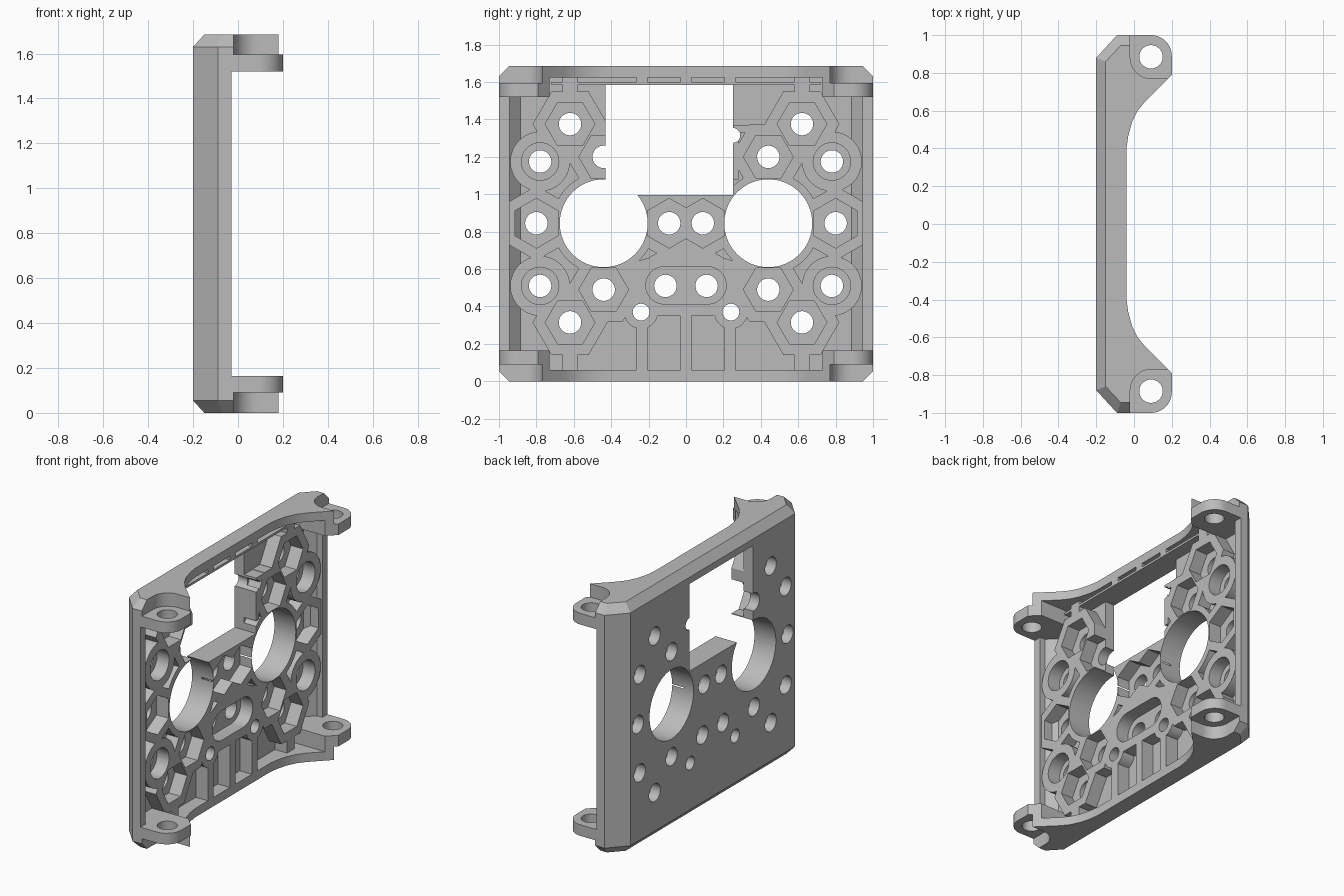
import bpy, bmesh
from math import sin, cos, pi, radians

cube = bpy.data.objects.get("Cube")
if cube:
    bpy.data.objects.remove(cube)

H = 1.685                                   # overall height
BACK, FLOOR, RIB, RAIL = -0.2, -0.13, -0.04, -0.03

grey = bpy.data.materials.new("plain grey")
grey.use_nodes = True
colour = (0.5, 0.5, 0.5, 1)
grey.diffuse_color = colour
grey.node_tree.nodes["Principled BSDF"].inputs["Base Color"].default_value = colour


def loft(bm, rings):
    """Closed solid through rings of 3D points."""
    vs = [[bm.verts.new(p) for p in ring] for ring in rings]
    n = len(rings[0])
    for a, b in zip(vs, vs[1:]):
        for i in range(n):
            j = (i + 1) % n
            bm.faces.new((a[i], a[j], b[j], b[i]))
    bm.faces.new(vs[0][::-1])
    bm.faces.new(vs[-1])


def slab(bm, pts, lo, hi):
    """Outline in (y, z) extruded along x."""
    loft(bm, [[(x, y, z) for y, z in pts] for x in (lo, hi)])


def column(bm, pts, lo, hi):
    """Outline in (x, y) extruded along z."""
    loft(bm, [[(x, y, z) for x, y in pts] for z in (lo, hi)])


def arc(c, r, start=0, end=360, n=32):
    full = abs(end - start) == 360
    steps = n if full else n + 1
    angles = [radians(start + (end - start) * i / n) for i in range(steps)]
    return [(c[0] + r * cos(a), c[1] + r * sin(a)) for a in angles]


def hexagon(c, r, turn):
    return arc(c, r, turn, turn + 360, 6)


def rect(y0, y1, z0, z1):
    return [(y0, z0), (y1, z0), (y1, z1), (y0, z1)]


def mirror(half):
    return half + [(x, -y) for x, y in reversed(half)]


def make(name, bm):
    bmesh.ops.recalc_face_normals(bm, faces=bm.faces)
    mesh = bpy.data.meshes.new(name)
    bm.to_mesh(mesh)
    bm.free()
    ob = bpy.data.objects.new(name, mesh)
    mesh.materials.append(grey)
    bpy.context.collection.objects.link(ob)
    return ob


def cut(ob, cutter):
    """Subtract the cutter, bake the result and drop the cutter."""
    cutter.hide_render = True
    mod = ob.modifiers.new("cut", "BOOLEAN")
    mod.operation, mod.solver, mod.use_self = "DIFFERENCE", "EXACT", True
    mod.object = cutter
    bpy.context.view_layer.update()
    dg = bpy.context.evaluated_depsgraph_get()
    mesh = bpy.data.meshes.new_from_object(ob.evaluated_get(dg))
    ob.modifiers.clear()
    ob.data = mesh
    bpy.data.objects.remove(cutter)


# Layout of the fixing points in (y, z)
both = lambda pts: [(s * y, z) for y, z in pts for s in (-1, 1)]
flat_hex = both([(0.62, 1.375), (0.44, 1.2), (0.44, 0.49), (0.62, 0.315)])
point_hex = both([(0.8, 0.845), (0.09, 0.845)])
rings = both([(0.78, 1.175), (0.78, 0.51)])
slot_holes = both([(0.11, 0.51)])
pins = both([(0.24, 0.37)])
big = both([(0.44, 0.845)])


def openings(bm):
    """Large openings shared by the shell and the ribs."""
    for c in big:
        slab(bm, arc(c, 0.235, n=64), -0.3, 0.1)
    slab(bm, rect(-0.43, 0.25, 0.995, 1.585), -0.31, 0.11)
    slab(bm, arc((0.25, 1.315), 0.04), -0.32, 0.12)
    for c in pins:
        slab(bm, arc(c, 0.045), -0.3, 0.1)


# Back shell: floor, sloped sides and side rails
bm = bmesh.new()
column(bm, mirror([(BACK, 0.88), (-0.09, 1), (RAIL, 1), (RAIL, 0.945),
                   (-0.07, 0.945), (FLOOR, 0.885)]), 0.06, H - 0.06)
shell = make("back_shell", bm)
bm = bmesh.new()
openings(bm)
for c in flat_hex + point_hex + rings + slot_holes:
    slab(bm, arc(c, 0.06), -0.3, 0.1)
cut(shell, make("shell_cutter", bm))

# Rib lattice: hexagon and round sockets, struts and the lower web
bm = bmesh.new()
lo = FLOOR - 0.01
for c in flat_hex:
    slab(bm, hexagon(c, 0.2, 0), lo, RIB)
for c in point_hex:
    slab(bm, hexagon(c, 0.2, 30), lo, RIB)
for c in rings:
    slab(bm, arc(c, 0.16), lo, RIB)
for c in pins:
    slab(bm, arc(c, 0.09), lo, RIB)
for c in big:
    slab(bm, arc(c, 0.275, n=64), lo, RIB)
web = [(0.46, 0.35), (0.33, 0.62), (0.2, 0.66), (0.1, 0.72)]
slab(bm, web + [(-y, z) for y, z in reversed(web)], lo, RIB)
for y in (-0.235, 0, 0.235):
    slab(bm, rect(y - 0.03, y + 0.03, 0.05, 0.38), lo, RIB)
    slab(bm, rect(y - 0.03, y + 0.03, 1.585, H - 0.05), lo, RIB)
for y in (-0.62, 0.62):
    slab(bm, rect(y - 0.04, y + 0.04, 0.05, 0.16), lo, RIB)
    slab(bm, rect(y - 0.04, y + 0.04, 1.53, H - 0.05), lo, RIB)
slab(bm, rect(-0.72, 0.72, 1.585, 1.6), lo, RIB)
slab(bm, rect(-0.25, 0.25, 0.945, 0.995), lo, RIB)
slab(bm, rect(0.25, 0.28, 1.08, 1.37), lo, RIB)
slab(bm, rect(0.25, 0.45, 1.33, 1.37), lo, RIB)
ribs = make("rib_lattice", bm)

bm = bmesh.new()
openings(bm)
for c in flat_hex:
    slab(bm, hexagon(c, 0.133, 0), -0.3, 0.1)
for c in point_hex:
    slab(bm, hexagon(c, 0.133, 30), -0.3, 0.1)
for c in rings:
    slab(bm, arc(c, 0.1), -0.3, 0.1)
slab(bm, arc((0.115, 0.513), 0.1, -90, 90, 16)
     + arc((-0.115, 0.513), 0.1, 90, 270, 16), -0.3, 0.1)
for s in (-1, 1):
    slab(bm, rect(*sorted((s * 0.945, s * 1.2)), 0, H), -0.3, 0.1)
cut(ribs, make("rib_cutter", bm))

# End flanges with scooped corners and chamfered outer edges
inner = (arc((0.09, 0.88), 0.11, 180, 270, 10)
         + [(0.18, 0.77), (0.06, 0.65), (0.02, 0.6), (-0.01, 0.54),
            (-0.03, 0.47), (RIB, 0.4)])
wide = mirror([(BACK, 0.88), (-0.09, 1), (-0.02, 1)] + inner)
narrow = mirror([(-0.15, 0.86), (-0.07, 0.945), (-0.02, 0.945)] + inner)
wing = arc((0.09, 0.88), 0.11, 180, 270, 10) + [(0.18, 0.77), (0.14, 0.73), (FLOOR, 0.73),
                                               (FLOOR, 0.9), (-0.08, 1), (-0.02, 1)]
ear = ([(FLOOR, 0.73), (FLOOR, 0.9), (-0.08, 1)]
       + arc((0.09, 0.89), 0.11, 90, 0, 12) + [(0.2, 0.79), (0.14, 0.73)])

parts = [shell, ribs]
for end, place in (("lower", lambda z: z), ("upper", lambda z: H - z)):
    bm = bmesh.new()
    loft(bm, [[(x, y, place(z)) for x, y in prof]
              for prof, z in ((narrow, 0), (wide, 0.055), (wide, 0.06))])
    parts.append(make(end + "_flange", bm))
    for side, s in (("rear", 1), ("front", -1)):
        # Collar behind the scoop and the pierced mounting ear
        bm = bmesh.new()
        column(bm, [(x, s * y) for x, y in wing], place(0.06), place(0.09))
        parts.append(make(f"{end}_{side}_collar", bm))
        bm = bmesh.new()
        column(bm, [(x, s * y) for x, y in ear], place(0.09), place(0.165))
        tab = make(f"{end}_{side}_ear", bm)
        bm = bmesh.new()
        column(bm, arc((0.09, s * 0.885), 0.062), place(0.0), place(0.3))
        cut(tab, make("ear_cutter", bm))
        parts.append(tab)

# Smooth round walls, keep edges crisp
bpy.ops.object.select_all(action="DESELECT")
for ob in parts:
    ob.select_set(True)
bpy.context.view_layer.objects.active = shell
bpy.ops.object.shade_smooth_by_angle(angle=radians(25))
